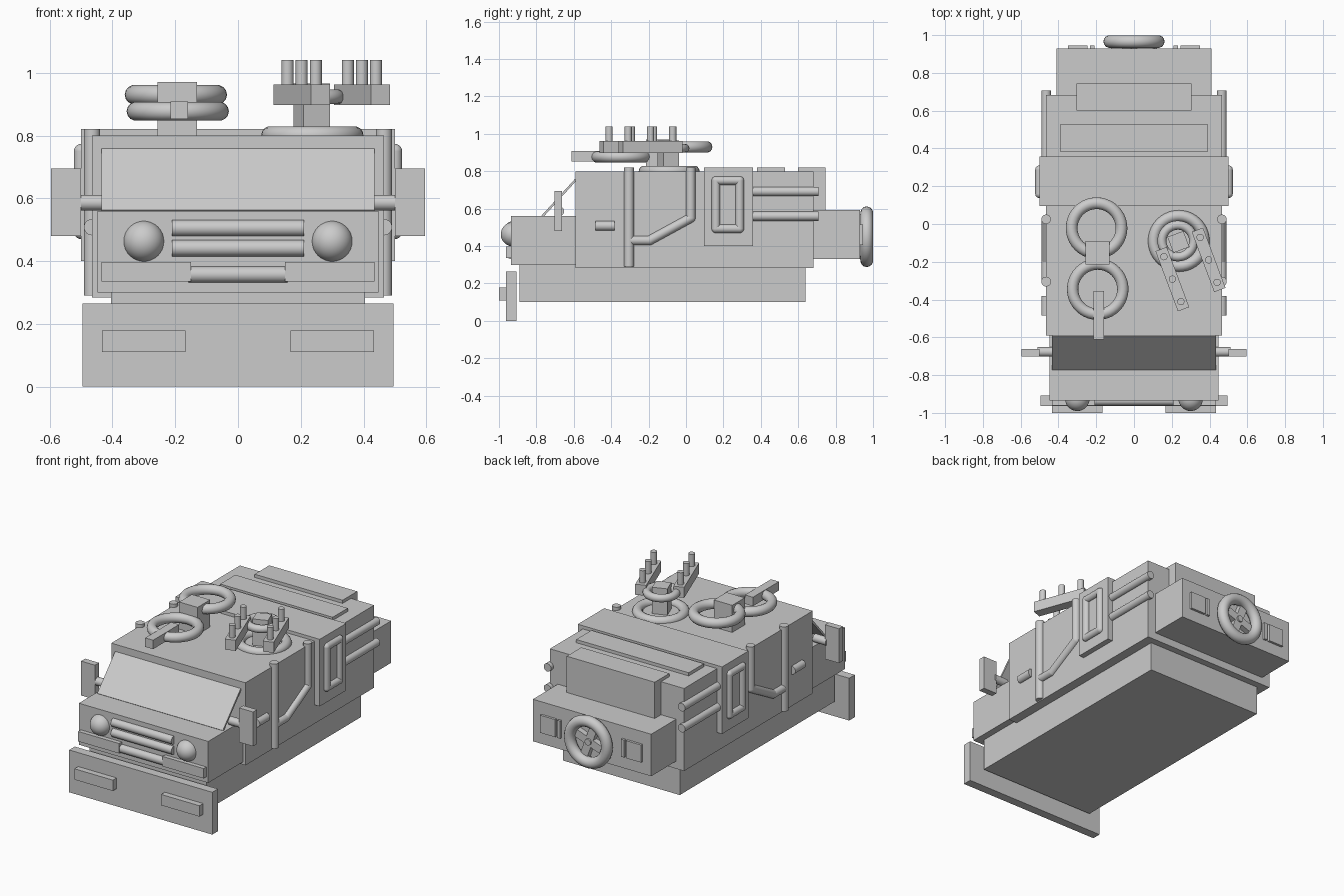
import bpy, math
from mathutils import Vector

if "Cube" in bpy.data.objects:
    bpy.data.objects.remove(bpy.data.objects["Cube"])


def finish(o, name, smooth=False):
    o.name = name
    if smooth:
        bpy.ops.object.shade_smooth_by_angle(angle=math.radians(40))
    return o


def box(name, x, y, z, rot=(0, 0, 0)):
    """Box from (min, max) ranges, turned about its centre."""
    c = [(a + b) / 2 for a, b in (x, y, z)]
    bpy.ops.mesh.primitive_cube_add(size=1, location=c, rotation=rot)
    o = bpy.context.object
    o.scale = [b - a for a, b in (x, y, z)]
    return finish(o, name)


def rod(name, a, b, r):
    a, b = Vector(a), Vector(b)
    d = b - a
    bpy.ops.mesh.primitive_cylinder_add(vertices=24, radius=r, depth=d.length, location=(a + b) / 2,
                                        rotation=d.to_track_quat('Z', 'Y').to_euler())
    return finish(bpy.context.object, name, True)


def ball(name, c, r):
    bpy.ops.mesh.primitive_uv_sphere_add(segments=32, ring_count=16, radius=r, location=c)
    return finish(bpy.context.object, name, True)


def ring(name, c, outer, r, rot=(0, 0, 0)):
    bpy.ops.mesh.primitive_torus_add(major_segments=40, minor_segments=14, major_radius=outer - r,
                                     minor_radius=r, location=c, rotation=rot)
    return finish(bpy.context.object, name, True)


def span(s, a, b):
    """x range mirrored by side s."""
    return tuple(sorted((s * a, s * b)))


def pipe(name, pts, r, closed=False):
    """Bent tube with ball joints at the corners."""
    n = len(pts)
    for i in range(n if closed else n - 1):
        rod(name, pts[i], pts[(i + 1) % n], r)
    for p in (pts if closed else pts[1:-1]):
        ball(name + "_elbow", p, r)


# hull
box("chassis", (-.405, .405), (-.89, .64), (.10, .30))
box("cabin", (-.465, .465), (-.59, .683), (.283, .80))
box("mid_section", (-.5, .5), (.095, .357), (.40, .82))
box("hood", (-.448, .448), (-.935, -.59), (.30, .56))
box("roof_rib", (-.39, .39), (.38, .53), (.79, .82))
box("rear_vent", (-.305, .305), (.60, .745), (.58, .82))
box("rear_locker", (-.41, .41), (.68, .93), (.33, .593))

# windshield
a = math.atan2(.195, .178)
box("windshield", (-.435, .435), (-.679 - .132, -.679 + .132), (.6505, .6625), (a, 0, 0))

# front end
box("ram_plate", (-.496, .496), (-.963, -.907), (0, .265))
for z, w in ((.505, .21), (.441, .21), (.357, .158)):
    rod("grille_bar", (-w, -.935, z), (w, -.935, z), .026)

for s in (-1, 1):
    ball("headlight", (s * .30, -.925, .463), .065)
    box("bumper", span(s, .15, .435), (-.962, -.92), (.335, .397))
    box("ram_plate_pad", span(s, .167, .433), (-1, -.95), (.11, .178))
    # mirrors
    rod("mirror_arm", (s * .42, -.677, .586), (s * .51, -.677, .586), .025)
    box("mirror", span(s, .5, .596), (-.702, -.662), (.48, .695))
    # side tubes
    rod("side_post", (s * .465, -.305, .29), (s * .465, -.305, .82), .026)
    pipe("exhaust_pipe", [(s * .465, .025, .82), (s * .465, .025, .55), (s * .465, -.195, .43),
                          (s * .465, -.305, .43)], .025)
    rod("door_handle", (s * .465, -.485, .508), (s * .465, -.382, .508), .026)
    for z in (.692, .56):
        rod("side_rail", (s * .465, .35, z), (s * .465, .708, z), .025)
    # side window frame
    pipe("window_frame", [(s * .5, y, z) for y, z in ((.16, .493), (.287, .493), (.287, .75), (.16, .75))],
         .023, True)
    # rear hatches
    box("rear_hatch", span(s, .245, .35), (.92, .945), (.405, .515))
    box("hatch_hinge", span(s, .21, .232), (.92, .945), (.405, .515))

# spare wheel
ring("spare_tyre", (0, .966, .45), .162, .034, (math.pi / 2, 0, 0))
for k in (0, 90):
    box("wheel_spoke", (-.12, .12), (.93, .965), (.425, .475), (0, math.radians(k - 20), 0))
rod("wheel_hub", (0, .93, .45), (0, .975, .45), .02)

# left roof gun
box("gun_post", (-.257, -.13), (-.215, -.09), (.79, .97))
ring("gun_rear_ring", (-.198, -.022, .93), .163, .031)
ring("gun_front_ring", (-.192, -.345, .877), .163, .03)
box("gun_barrel", (-.215, -.16), (-.612, -.355), (.852, .908))

# right roof turret
t = math.radians(20.5)
ring("turret_base_ring", (.237, -.09, .80), .163, .03)
ring("turret_top_ring", (.232, -.09, .923), .108, .024)
box("turret_post", (.19, .28), (-.14, -.05), (.79, .965), (0, 0, t))
for cx, cy in ((.203, -.292), (.395, -.19)):
    box("launcher_rail", (cx - .032, cx + .032), (cy - .17, cy + .17), (.897, .963), (0, 0, t))
    for k in (-1, 0, 1):
        x, y = cx + k * .045, cy - k * .119
        rod("launcher_peg", (x, y, .95), (x, y, 1.04), .019)
